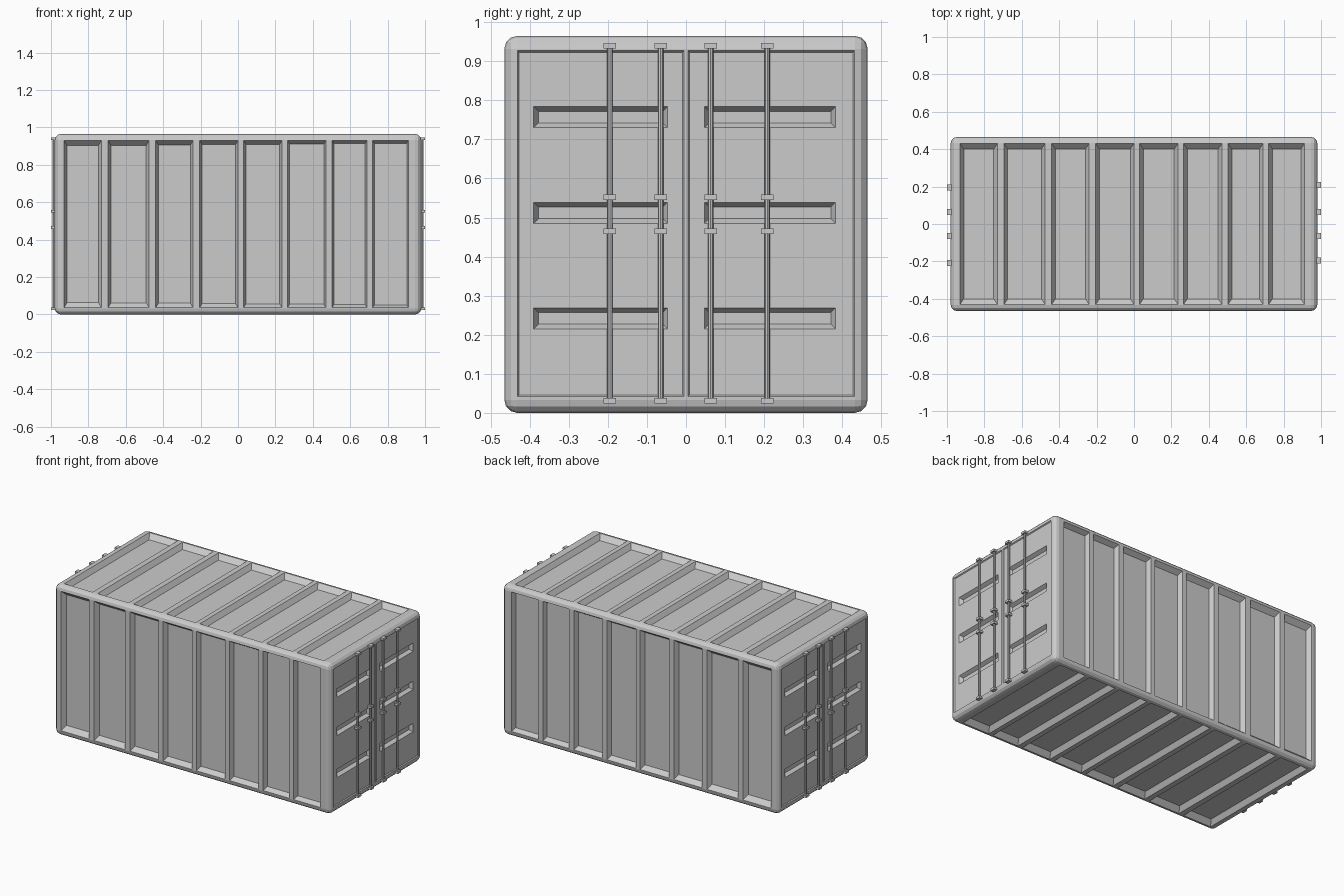
import bpy, bmesh
from mathutils import Matrix, Vector

if "Cube" in bpy.data.objects:
    bpy.data.objects.remove(bpy.data.objects["Cube"])

HX, HY, H = 0.98, 0.465, 0.965     # half length, half width, height
DOOR = 0.006                       # door leaf sits this far inside its frame


def make_object(name, bm):
    bmesh.ops.recalc_face_normals(bm, faces=bm.faces)
    me = bpy.data.meshes.new(name)
    bm.to_mesh(me)
    bm.free()
    ob = bpy.data.objects.new(name, me)
    bpy.context.collection.objects.link(ob)
    return ob


# Side placements: local u, v along the side and w outwards
def front(u, v, w): return Vector((u, -HY - w, v))
def back(u, v, w): return Vector((u, HY + w, v))
def top(u, v, w): return Vector((u, v, H + w))
def bottom(u, v, w): return Vector((u, v, -w))
def right_end(u, v, w): return Vector((HX + w, u, v))
def left_end(u, v, w): return Vector((-HX - w, -u, v))


def pocket(bm, place, u0, u1, v0, v1, iu, iv, depth, level=0.0):
    """Cutter with sloping walls, rim at 'level', floor inset by iu, iv."""
    rings = []
    for w, a, b in ((0.02, 0, 0), (level, 0, 0), (level - depth, iu, iv)):
        rings.append([bm.verts.new(place(u, v, w)) for u, v in (
            (u0 + a, v0 + b), (u1 - a, v0 + b), (u1 - a, v1 - b), (u0 + a, v1 - b))])
    bm.faces.new(rings[0])
    bm.faces.new(rings[2])
    for r, s in zip(rings, rings[1:]):
        for i in range(4):
            j = (i + 1) % 4
            bm.faces.new((r[i], r[j], s[j], s[i]))


def cut(ob, bm):
    cutter = make_object("cutter", bm)
    cutter.hide_render = True
    mod = ob.modifiers.new("cut", 'BOOLEAN')
    mod.operation, mod.solver, mod.object = 'DIFFERENCE', 'EXACT', cutter
    bpy.context.view_layer.objects.active = ob
    bpy.ops.object.modifier_apply(modifier=mod.name)
    bpy.data.objects.remove(cutter)


def add_box(bm, lo, hi):
    lo, hi = Vector(lo), Vector(hi)
    size = [abs(c) for c in hi - lo]
    bmesh.ops.create_cube(bm, size=1, matrix=Matrix.Translation((lo + hi) / 2)
                          @ Matrix.Diagonal((*size, 1)))


# Container body with rounded edges
bm = bmesh.new()
add_box(bm, (-HX, -HY, 0), (HX, HY, H))
bmesh.ops.bevel(bm, geom=bm.edges[:], offset=0.033, segments=3, profile=0.5, affect='EDGES')
body = make_object("container_body", bm)

# Ribbed panels on the long sides, roof and floor; shallow door openings
panels = [(-0.93, -0.73), (-0.695, -0.475), (-0.44, -0.24), (-0.205, 0.0),
          (0.03, 0.235), (0.265, 0.47), (0.503, 0.69), (0.72, 0.912)]
bm = bmesh.new()
for i, (x0, x1) in enumerate(panels):
    inset = 0.028 - 0.0018 * i
    for side in (front, back):
        pocket(bm, side, x0, x1, 0.036, 0.93, 0.6 * inset, inset, 0.03)
    for side in (top, bottom):
        pocket(bm, side, x0, x1, -0.43, 0.43, 0.02, 0.03, 0.03)
for end in (right_end, left_end):
    for y0, y1 in ((-0.431, -0.005), (0.005, 0.431)):
        pocket(bm, end, y0, y1, 0.042, 0.927, 0.004, 0.004, DOOR)
cut(body, bm)

# Three horizontal pockets in every door leaf
bm = bmesh.new()
for end in (right_end, left_end):
    for z in (0.242, 0.512, 0.757):
        for y0, y1 in ((-0.39, -0.047), (0.047, 0.383)):
            pocket(bm, end, y0, y1, z - 0.027, z + 0.027, 0.012, 0.012, 0.022, -DOOR)
cut(body, bm)

# Door locking rods and their brackets
for name, end in (("right", right_end), ("left", left_end)):
    rods, brackets = bmesh.new(), bmesh.new()
    for y in (-0.195, -0.065, 0.063, 0.208):
        bmesh.ops.create_cone(rods, cap_ends=True, segments=8, radius1=0.007, radius2=0.007,
                              depth=0.91, matrix=Matrix.Translation(end(y, 0.485, 0.006)))
        for z, hw, w in ((0.031, 0.016, -0.01), (0.465, 0.016, -0.012),
                         (0.552, 0.016, -0.012), (0.94, 0.016, -0.01)):
            add_box(brackets, end(y - hw, z - 0.007, w), end(y + hw, z + 0.007, 0.02))
    rod_ob = make_object(name + "_door_rods", rods)
    bpy.context.view_layer.objects.active = rod_ob
    make_object(name + "_rod_brackets", brackets)
